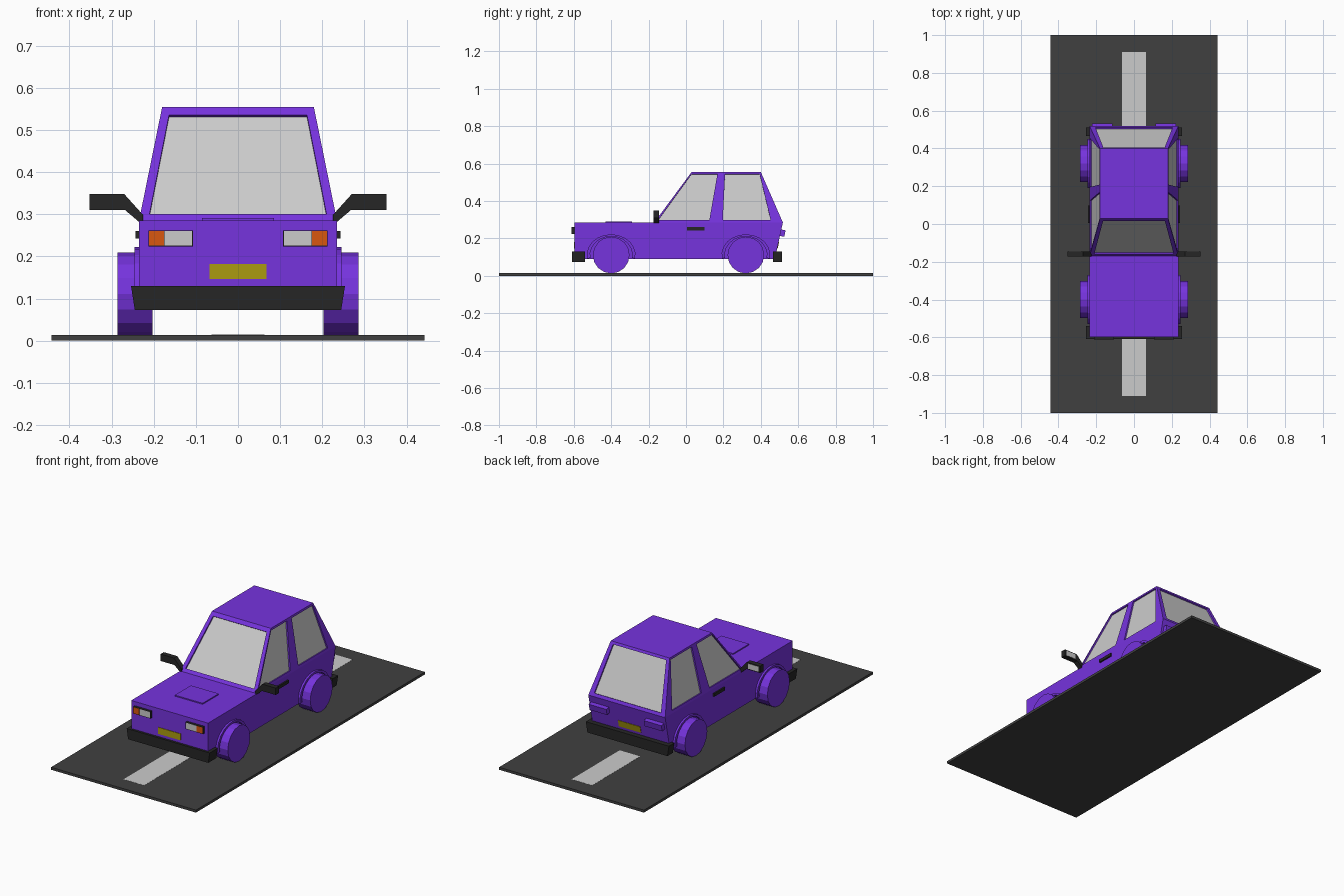
import bpy, bmesh, math
from mathutils import Vector

if "Cube" in bpy.data.objects:
    bpy.data.objects.remove(bpy.data.objects["Cube"])


def material(name, rgb):
    m = bpy.data.materials.new(name)
    m.diffuse_color = (*rgb, 1)
    m.use_nodes = True
    m.node_tree.nodes["Principled BSDF"].inputs["Base Color"].default_value = m.diffuse_color
    return m


PURPLE = material("purple_paint", (0.181, 0.033, 0.73))
BLACK = material("black_plastic", (0.019, 0.019, 0.019))
ASPHALT = material("asphalt", (0.051, 0.051, 0.051))
ORANGE = material("orange_lens", (0.69, 0.095, 0.005))
YELLOW = material("yellow_plate", (0.41, 0.33, 0.005))


def finish(bm, name, mat=None):
    me = bpy.data.meshes.new(name)
    bm.to_mesh(me)
    bm.free()
    ob = bpy.data.objects.new(name, me)
    bpy.context.collection.objects.link(ob)
    if mat:
        me.materials.append(mat)
    return ob


def prism(name, pts, to3d, lo, hi, mat):
    """Extrude a 2D outline between lo and hi; to3d places (a, b, depth)."""
    bm = bmesh.new()
    face = bm.faces.new([bm.verts.new(to3d(a, b, lo)) for a, b in pts])
    new = bmesh.ops.extrude_face_region(bm, geom=[face])["geom"]
    delta = Vector(to3d(0, 0, hi)) - Vector(to3d(0, 0, lo))
    bmesh.ops.translate(bm, vec=delta, verts=[v for v in new if isinstance(v, bmesh.types.BMVert)])
    bmesh.ops.recalc_face_normals(bm, faces=bm.faces)
    return finish(bm, name, mat)


def along_x(a, b, d):
    return (d, a, b)


def along_y(a, b, d):
    return (a, d, b)


def box(name, x, y, z, mat=None):
    pts = [(y[0], z[0]), (y[1], z[0]), (y[1], z[1]), (y[0], z[1])]
    return prism(name, pts, along_x, x[0], x[1], mat)


# Road slab with dashed centre line
box("road", (-0.443, 0.443), (-1, 1), (0, 0.014), ASPHALT)
for y in (-0.70, 0, 0.70):
    box("road_dash", (-0.063, 0.063), (y - 0.21, y + 0.21), (0.010, 0.0147))

# Lower body
prism("lower_body", [(-0.597, 0.09), (-0.597, 0.285), (0.518, 0.285), (0.475, 0.09)],
      along_x, -0.235, 0.235, PURPLE)
box("hood_scoop", (-0.085, 0.085), (-0.43, -0.29), (0.28, 0.291), PURPLE)

# Cabin: framed panels with recessed glass
cabin, glass = bmesh.new(), bmesh.new()
CENTRE = Vector((0, 0.18, 0.40))


def panel(corners, uvs, depth=0.008):
    """corners and uvs run bottom-left, bottom-right, top-right, top-left."""
    a, b, c, d = [Vector(p) for p in corners]
    outer = [a, b, c, d]
    inner = [a.lerp(b, u).lerp(d.lerp(c, u), v) for u, v in uvs]
    n = (b - a).cross(d - a).normalized()
    if n.dot(CENTRE - a) > 0:
        n, outer, inner = -n, outer[::-1], inner[::-1]
    sunk = [p - n * depth for p in inner]
    for p, q in ((outer, inner), (inner, sunk)):
        for i in range(4):
            j = (i + 1) % 4
            cabin.faces.new([cabin.verts.new(k) for k in (p[i], p[j], q[j], q[i])])
    glass.faces.new([glass.verts.new(k) for k in sunk])


def low(s, y):
    return (s * 0.235, y, 0.285)


def top(s, y):
    return (s * 0.18, y, 0.555)


F0, F1, M0, M1, R0, R1 = -0.17, 0.03, 0.16, 0.188, 0.518, 0.40
panel([low(-1, F0), low(1, F0), top(1, F1), top(-1, F1)],
      [(0.047, 0.06), (0.953, 0.06), (0.945, 0.93), (0.055, 0.93)])
panel([low(1, R0), low(-1, R0), top(-1, R1), top(1, R1)],
      [(0.06, 0.06), (0.94, 0.06), (0.945, 0.95), (0.055, 0.95)])
for s in (1, -1):
    panel([low(s, F0), low(s, M0), top(s, M1), top(s, F1)],
          [(0.035, 0.05), (0.887, 0.05), (0.885, 0.96), (0.045, 0.96)])
    panel([low(s, M0), low(s, R0), top(s, R1), top(s, M1)],
          [(0.10, 0.05), (0.83, 0.05), (0.95, 0.96), (0.10, 0.96)])
cabin.faces.new([cabin.verts.new(p) for p in
                 (top(-1, F1), top(1, F1), top(1, M1), top(1, R1), top(-1, R1), top(-1, M1))])
bmesh.ops.remove_doubles(cabin, verts=cabin.verts, dist=0.0002)
finish(cabin, "cabin", PURPLE)
finish(glass, "windows")

# Faceted wheels and arch lips
for y in (-0.40, 0.32):
    rim = [(y + 0.098 * math.cos(t * math.pi / 8), 0.111 + 0.098 * math.sin(t * math.pi / 8))
           for t in range(16)]
    arc = [math.radians(-10 + 200 * i / 12) for i in range(13)]
    lip = [(y + 0.13 * math.cos(t), 0.112 + 0.11 * math.sin(t)) for t in arc]
    lip += [(y + 0.113 * math.cos(t), 0.112 + 0.099 * math.sin(t)) for t in reversed(arc)]
    for s in (1, -1):
        prism("wheel", rim, along_x, s * 0.203, s * 0.286, PURPLE)
        prism("wheel_arch", lip, along_x, s * 0.23, s * 0.246, PURPLE)

# Bumpers, slightly narrower at the bottom
bumper = [(-0.245, 0.073), (0.245, 0.073), (0.254, 0.13), (-0.254, 0.13)]
prism("front_bumper", bumper, along_y, -0.61, -0.54, BLACK)
prism("rear_bumper", bumper, along_y, 0.465, 0.512, BLACK)

# Number plates (left blank), lying on the body surface
box("front_plate", (-0.068, 0.068), (-0.600, -0.59), (0.146, 0.182), YELLOW)
prism("rear_plate", [(0.475, 0.146), (0.490, 0.146), (0.498, 0.182), (0.475, 0.182)],
      along_x, -0.068, 0.068, YELLOW)


def side_box(name, s, x, y, z, mat=None):
    return box(name, (s * x[0], s * x[1]), y, z, mat)


for s in (1, -1):
    # Lights
    side_box("light_housing", s, (0.107, 0.213), (-0.611, -0.59), (0.224, 0.262), BLACK)
    side_box("headlight", s, (0.109, 0.174), (-0.612, -0.60), (0.226, 0.260))
    side_box("indicator", s, (0.176, 0.211), (-0.612, -0.60), (0.226, 0.260), ORANGE)
    prism("rear_light", [(0.49, 0.215), (0.525, 0.209), (0.533, 0.243), (0.50, 0.249)],
          along_x, s * 0.115, s * 0.222, PURPLE)
    # Door handles
    side_box("door_handle", s, (0.23, 0.243), (0.005, 0.098), (0.243, 0.260), BLACK)
    # Wing mirrors: bent arm and housing in one outline, glass facing back
    outline = [(0.225, 0.285), (0.235, 0.282), (0.268, 0.31), (0.352, 0.31),
               (0.352, 0.348), (0.27, 0.348), (0.225, 0.298)]
    prism("mirror", [(s * a, b) for a, b in outline], along_y, -0.173, -0.145, BLACK)
    side_box("mirror_glass", s, (0.28, 0.343), (-0.15, -0.1435), (0.315, 0.343))
